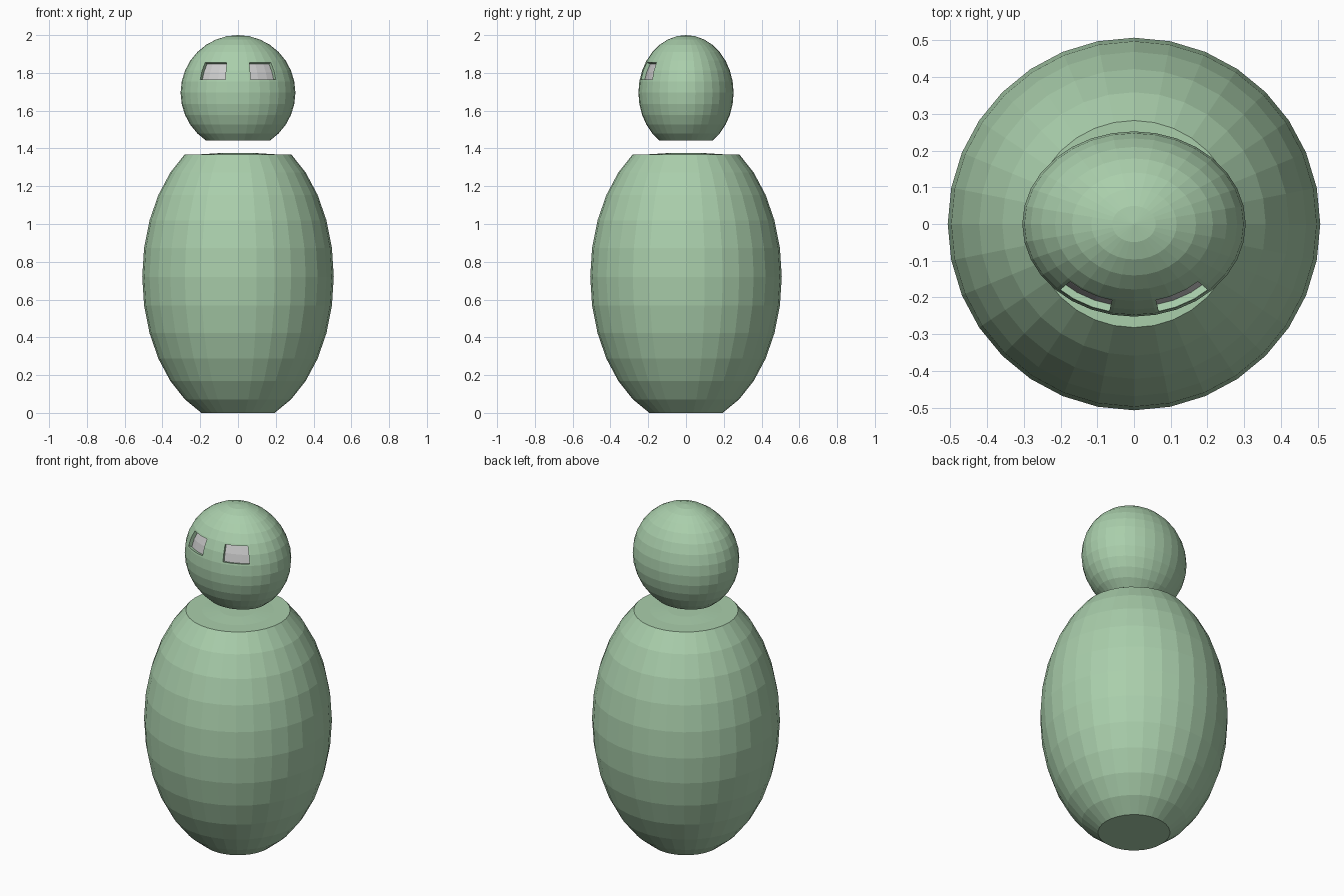
import bpy, bmesh, math

if "Cube" in bpy.data.objects:
    bpy.data.objects.remove(bpy.data.objects["Cube"])


def material(name, color):
    m = bpy.data.materials.new(name)
    m.diffuse_color = color
    m.use_nodes = True
    m.node_tree.nodes["Principled BSDF"].inputs["Base Color"].default_value = m.diffuse_color
    return m


green = material("green", (0.40, 0.62, 0.41, 1))
grey = material("grey", (0.8, 0.8, 0.8, 1))


def ellipsoid(radii, centre_z, low, high):
    """32 x 16 sphere, flattened beyond the unit heights low and high."""
    bm = bmesh.new()
    bmesh.ops.create_uvsphere(bm, u_segments=32, v_segments=16, radius=1)
    for v in bm.verts:
        z = min(max(v.co.z, low), high)
        v.co = (v.co.x * radii[0], v.co.y * radii[1], z * radii[2] + centre_z)
    bm.normal_update()
    return bm


def finish(bm, name, mats):
    me = bpy.data.meshes.new(name)
    bm.to_mesh(me)
    bm.free()
    for m in mats:
        me.materials.append(m)
    ob = bpy.data.objects.new(name, me)
    bpy.context.collection.objects.link(ob)
    return ob


step = math.pi / 16

# Body: tall ellipsoid with flat bottom and shoulders
H = 0.78
base = math.sin(6 * step)
body = ellipsoid((0.507, 0.507, H), base * H, -base, math.sin(5 * step))
for v in body.verts:
    if v.co.z > 1.36 and v.co.xy.length < 0.15:
        v.co.z += 0.006  # slightly raised neck centre
finish(body, "body", [green])

# Head: smaller ellipsoid with a flat underside
R = (0.304, 0.252, 0.305)
CZ = 2 - R[2]
head = ellipsoid(R, CZ, -math.sin(5 * step), 1)

# Eyes: recessed panels, 3 faces wide and 2 rows high on each side
for side in (-1, 1):
    panel = []
    for f in head.faces:
        c = f.calc_center_median()
        x, y, z = c.x / R[0], c.y / R[1], (c.z - CZ) / R[2]
        around = side * math.atan2(x, -y) / step
        up = math.atan2(z, math.hypot(x, y)) / step
        if 1 < around < 4 and 1 < up < 3 and f.material_index == 0:
            panel.append(f)
    bmesh.ops.inset_region(head, faces=panel, thickness=0.01, use_even_offset=True)
    head.normal_update()
    bmesh.ops.inset_region(head, faces=panel, thickness=0, depth=-0.02,
                           use_even_offset=True)
    head.normal_update()
    for f in panel:
        f.material_index = 1
finish(head, "head", [green, grey])
